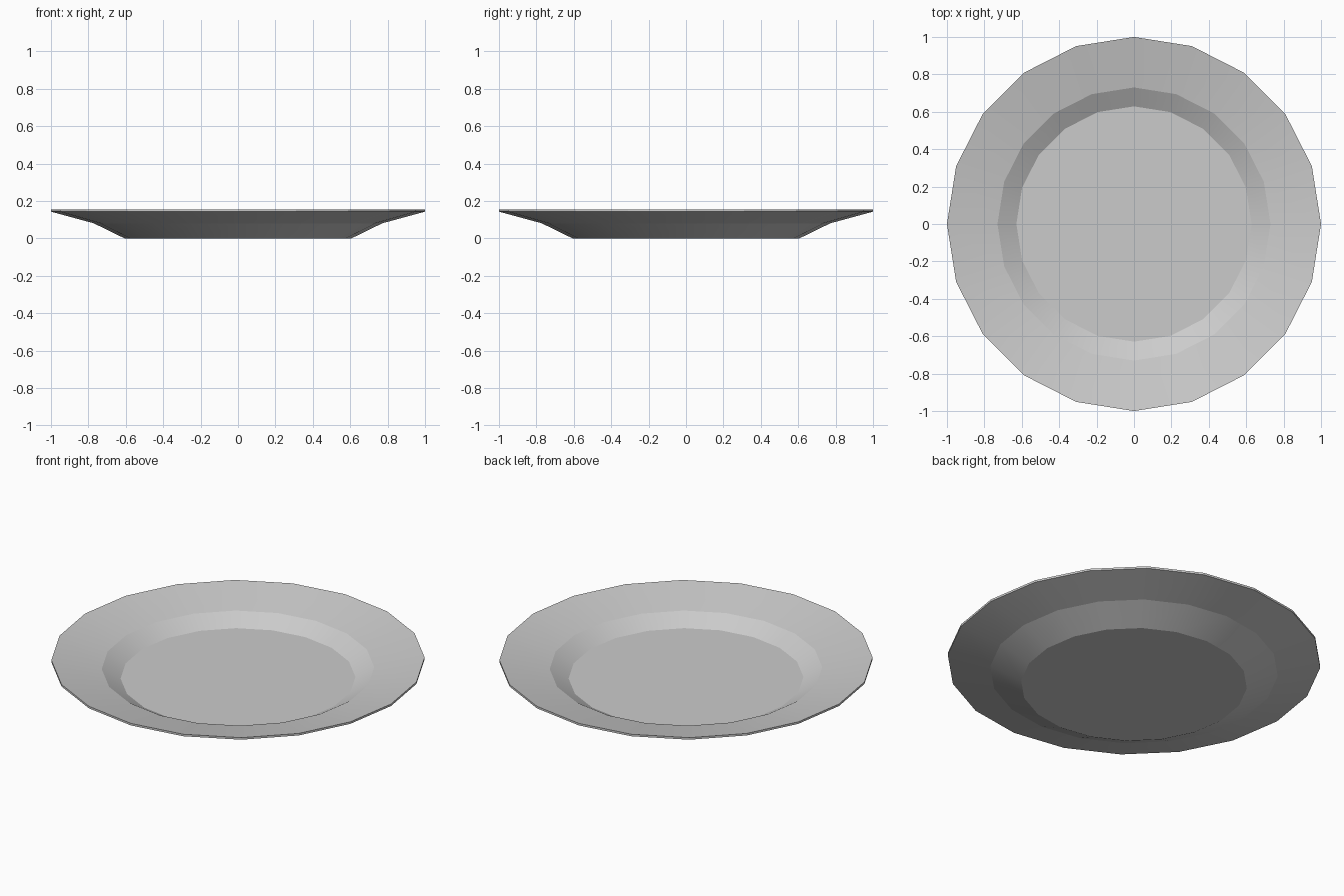
import bpy, bmesh
from math import cos, sin, pi, radians

if "Cube" in bpy.data.objects:
    bpy.data.objects.remove(bpy.data.objects["Cube"])

SIDES = 20
# (radius, height) rings from underside, round the rim, to the inner floor
PROFILE = [(0.606, 0.0), (0.772, 0.081), (1.0, 0.143),
           (1.0, 0.155), (0.73, 0.10), (0.629, 0.043)]

bm = bmesh.new()
rings = [[bm.verts.new((r * cos(2 * pi * i / SIDES), r * sin(2 * pi * i / SIDES), z))
          for i in range(SIDES)] for r, z in PROFILE]

# Walls and rim
for a, b in zip(rings, rings[1:]):
    for i in range(SIDES):
        j = (i + 1) % SIDES
        bm.faces.new((a[i], a[j], b[j], b[i]))

# Base and inner floor
bm.faces.new(rings[0][::-1])
bm.faces.new(rings[-1])
bmesh.ops.recalc_face_normals(bm, faces=bm.faces[:])

mesh = bpy.data.meshes.new("plate")
bm.to_mesh(mesh)
bm.free()
plate = bpy.data.objects.new("plate", mesh)
bpy.context.collection.objects.link(plate)

# Smooth around the plate, crisp creases between the bands
bpy.context.view_layer.objects.active = plate
plate.select_set(True)
bpy.ops.object.shade_smooth_by_angle(angle=radians(10.5))
